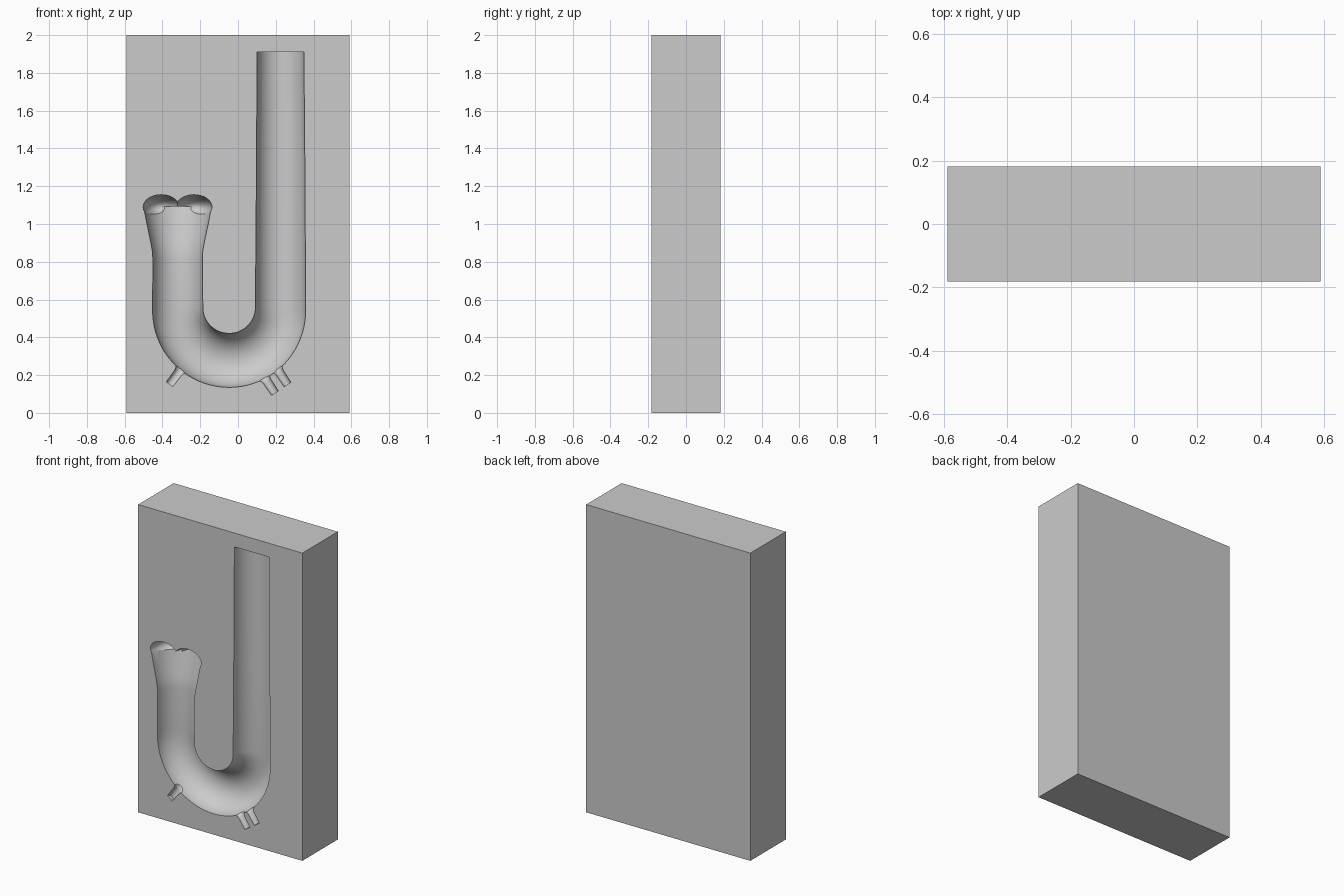
import bpy, bmesh
from math import sin, cos, pi
from mathutils import Vector

if "Cube" in bpy.data.objects:
    bpy.data.objects.remove(bpy.data.objects["Cube"])

FRONT = -0.182          # plane of the mould's open face
SIDES = 64


def finish(name, bm):
    bmesh.ops.recalc_face_normals(bm, faces=bm.faces)
    mesh = bpy.data.meshes.new(name)
    bm.to_mesh(mesh)
    bm.free()
    ob = bpy.data.objects.new(name, mesh)
    bpy.context.collection.objects.link(ob)
    return ob


def tube(name, stations, sides=SIDES):
    """Closed round tube through (x, z, radius) stations lying in the front plane."""
    bm = bmesh.new()
    pts = [Vector((x, FRONT, z)) for x, z, r in stations]
    rings = []
    for i, (x, z, r) in enumerate(stations):
        way = (pts[min(i + 1, len(pts) - 1)] - pts[max(i - 1, 0)]).normalized()
        if i in (1, len(pts) - 2) and abs(way.x) < 0.05:
            way = Vector((0, 0, way.z)).normalized()
        across = Vector((way.z, 0, -way.x))
        ring = []
        for k in range(sides):
            a = 2 * pi * (k + 0.5) / sides
            ring.append(bm.verts.new(pts[i] + across * (r * cos(a)) + Vector((0, r * sin(a), 0))))
        rings.append(ring)
    for a, b in zip(rings, rings[1:]):
        for k in range(sides):
            n = (k + 1) % sides
            bm.faces.new((a[k], a[n], b[n], b[k]))
    bm.faces.new(rings[0])
    bm.faces.new(rings[-1])
    return finish(name, bm)


def lobe(name, x):
    bm = bmesh.new()
    bmesh.ops.create_uvsphere(bm, u_segments=48, v_segments=32, radius=1)
    bmesh.ops.scale(bm, vec=(0.095, 0.168, 0.065), verts=bm.verts)
    bmesh.ops.translate(bm, vec=(x, FRONT, 1.09), verts=bm.verts)
    return finish(name, bm)


# Mould block
bm = bmesh.new()
bmesh.ops.create_cube(bm, size=1)
bmesh.ops.scale(bm, vec=(1.18, -2 * FRONT, 2), verts=bm.verts)
bmesh.ops.translate(bm, vec=(0, 0, 1), verts=bm.verts)
block = finish("mould_block", bm)

# Main J-shaped channel: long arm, round bend, short arm, flared mouth
BEND_X, BEND_Z, BEND_R = -0.047, 0.55, 0.272
path = [(0.225, 1.91, 0.124), (0.226, 1.2, 0.129)]
for i in range(41):
    a = pi * i / 40
    path.append((BEND_X + BEND_R * cos(a), BEND_Z - BEND_R * sin(a), 0.133 + 0.01 * sin(a)))
path += [(-0.32, 0.82, 0.131), (-0.32, 0.86, 0.134), (-0.32, 0.9, 0.141),
         (-0.32, 1.0, 0.162), (-0.32, 1.092, 0.18)]
cutters = [tube("channel_cutter", path)]

# Two rounded lobes closing the mouth
cutters += [lobe("left_lobe_cutter", -0.233), lobe("right_lobe_cutter", -0.407)]

# Small spouts under the bend, widening where they join it
for name, ex, ez, dx, dz in (("outer_spout_cutter", 0.262, 0.15, -0.55, 0.83),
                             ("inner_spout_cutter", 0.195, 0.105, -0.55, 0.83),
                             ("right_spout_cutter", -0.362, 0.152, 0.6, 0.8)):
    base = 0.0
    while (Vector((ex + dx * base, ez + dz * base)) - Vector((BEND_X, BEND_Z))).length > 0.415:
        base += 0.005
    stations = [(0, 0.022), (base - 0.02, 0.023), (base - 0.005, 0.027),
                (base + 0.008, 0.036), (base + 0.02, 0.052), (base + 0.04, 0.052)]
    cutters.append(tube(name, [(ex + dx * t, ez + dz * t, r) for t, r in stations], 32))

# Carve the cavity out of the block
bpy.context.view_layer.objects.active = block
for c in cutters:
    c.hide_render = True
    mod = block.modifiers.new(c.name, 'BOOLEAN')
    mod.operation = 'DIFFERENCE'
    mod.solver = 'EXACT'
    mod.object = c
    bpy.ops.object.modifier_apply(modifier=mod.name)
for c in cutters:
    bpy.data.objects.remove(c)

# Single plain grey
grey = bpy.data.materials.new("light grey")
grey.use_nodes = True
colour = (0.6, 0.6, 0.6, 1)
grey.diffuse_color = colour
grey.node_tree.nodes["Principled BSDF"].inputs["Base Color"].default_value = colour
block.data.materials.clear()
block.data.materials.append(grey)

bpy.ops.object.select_all(action='DESELECT')
block.select_set(True)
bpy.context.view_layer.objects.active = block
bpy.ops.object.shade_smooth_by_angle(angle=0.5)
